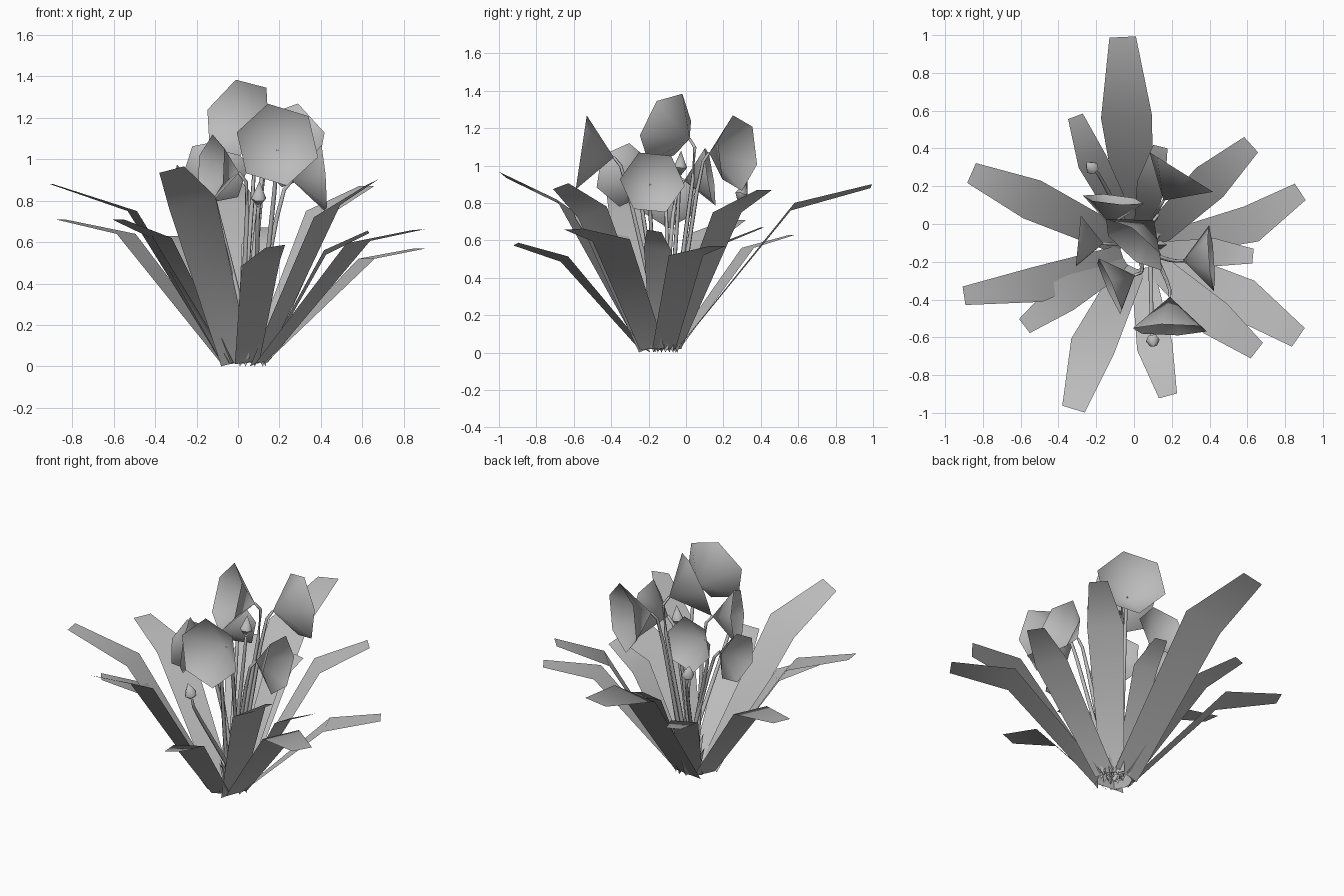
import bpy, bmesh, math
from mathutils import Vector

cube = bpy.data.objects.get("Cube")
if cube:
    bpy.data.objects.remove(cube, do_unlink=True)

grey = bpy.data.materials.new("plain_grey")
grey.use_nodes = True
tone = (0.5, 0.5, 0.5, 1)
grey.diffuse_color = tone
grey.node_tree.nodes["Principled BSDF"].inputs["Base Color"].default_value = tone

ROOT = Vector((0.03, -0.14, 0.02))
UP = Vector((0, 0, 1))


def finish(name, bm, angle=75):
    mesh = bpy.data.meshes.new(name)
    bm.to_mesh(mesh)
    bm.free()
    mesh.materials.append(grey)
    obj = bpy.data.objects.new(name, mesh)
    bpy.context.collection.objects.link(obj)
    bpy.ops.object.select_all(action='DESELECT')
    obj.select_set(True)
    bpy.context.view_layer.objects.active = obj
    bpy.ops.object.shade_smooth_by_angle(angle=math.radians(angle))


def ring(bm, centre, axis, radius, sides, spin=0.0):
    axis = axis.normalized()
    ref = UP if abs(axis.z) < 0.999 else Vector((0, 1, 0))
    u = axis.cross(ref).normalized()
    v = u.cross(axis)
    turns = [spin + math.tau * i / sides for i in range(sides)]
    return [bm.verts.new(centre + radius * (u * math.cos(t) + v * math.sin(t))) for t in turns]


def bridge(bm, a, b):
    for i in range(len(a)):
        j = (i + 1) % len(a)
        bm.faces.new((a[i], a[j], b[j], b[i]))


def fan(bm, loop, point):
    tip = bm.verts.new(point)
    for i in range(len(loop)):
        bm.faces.new((loop[i], loop[(i + 1) % len(loop)], tip))


# Strap leaves: a rising blade, a bend, then a flatter tip, rolled about the length
def leaf(name, bend, tip, width, roll):
    bend, tip = Vector(bend), Vector(tip)
    out = bend - ROOT
    out.z = 0
    foot = ROOT + out.normalized() * 0.095
    flat = tip - bend
    flat.z = 0
    bm = bmesh.new()
    rows = []
    for p, d, w in ((foot, out, 0.64), (bend, out.normalized() + flat.normalized(), 1), (tip, flat, 0.52)):
        side = (Vector((-d.y, d.x, 0)).normalized() + UP * roll) * width * w / 2
        rows.append((bm.verts.new(p + side), bm.verts.new(p - side)))
    for a, b in zip(rows, rows[1:]):
        bm.faces.new((a[0], a[1], b[1], b[0]))
    finish(name, bm, 50)


leaves = [
    ((-0.04, 0.57, 0.78), (-0.06, 0.99, 0.89), 0.27, -0.15),
    ((-0.22, 0.33, 0.56), (-0.31, 0.57, 0.63), 0.16, 0),
    ((-0.54, 0.13, 0.64), (-0.86, 0.27, 0.71), 0.22, 0),
    ((-0.51, -0.32, 0.75), (-0.9, -0.38, 0.88), 0.19, 0),
    ((0.4, 0.22, 0.75), (0.62, 0.42, 0.87), 0.21, 0),
    ((-0.37, -0.38, 0.62), (-0.58, -0.54, 0.71), 0.18, 0),
    ((-0.22, -0.65, 0.79), (-0.32, -0.98, 0.95), 0.24, 0.25),
    ((0.11, -0.65, 0.5), (0.18, -0.91, 0.58), 0.19, 0.15),
    ((0.43, -0.5, 0.75), (0.65, -0.67, 0.89), 0.2, 0.3),
    ((0.58, -0.4, 0.6), (0.87, -0.6, 0.66), 0.23, 0.05),
    ((0.62, 0.0, 0.52), (0.88, 0.17, 0.57), 0.2, 0),
    ((0.42, -0.15, 0.55), (0.63, -0.17, 0.65), 0.15, -0.15),
    ((0.09, 0.21, 0.59), (0.14, 0.41, 0.67), 0.15, 0),
]
for i, spec in enumerate(leaves):
    leaf(f"leaf_{i + 1}", *spec)


# Thin stems that rise steeply and curve outward near the top
def stem(name, end, lean, index):
    angle = index * 2.4
    start = ROOT + Vector((math.cos(angle), math.sin(angle), 0)) * 0.04 + Vector((0.02, 0.03, 0))
    knee = end - Vector((lean.x, lean.y, 0)) * 0.05 - UP * 0.06
    path = [start, start.lerp(knee, 0.45), start.lerp(knee, 0.85), knee.lerp(end, 0.25), end]
    bm = bmesh.new()
    loops = []
    for k, p in enumerate(path):
        d = path[min(k + 1, 4)] - path[max(k - 1, 0)]
        loops.append(ring(bm, p, d, 0.014 - 0.0015 * k, 5))
    for a, b in zip(loops, loops[1:]):
        bridge(bm, a, b)
    fan(bm, loops[-1], end + lean * 0.012)
    finish(name, bm)


# Open six-sided funnel flowers: rim centre, facing, radius, spin
flowers = [
    ((0.19, -0.56, 1.07), (0, -1, 0.15), 0.205, 0.3),
    ((0.0, -0.11, 1.2), (-0.6, -0.74, 0.33), 0.205, 0.2),
    ((0.41, -0.18, 0.91), (1, 0.08, 0.08), 0.175, 0.1),
    ((-0.295, -0.09, 0.82), (-1, 0.1, 0), 0.155, 0.5),
    ((-0.13, -0.33, 0.95), (-0.92, -0.4, 0.1), 0.172, 0.4),
    ((-0.11, 0.13, 0.94), (0.1, 1, 0.15), 0.165, 0.2),
    ((0.25, 0.275, 1.067), (0.53, 0.85, 0), 0.207, 0.3),
]
for i, (rim, facing, radius, spin) in enumerate(flowers):
    rim, facing = Vector(rim), Vector(facing).normalized()
    apex = rim - facing * radius * 0.86
    bm = bmesh.new()
    fan(bm, ring(bm, rim, facing, radius, 6, spin), apex)
    finish(f"flower_{i + 1}", bm)
    stem(f"flower_stem_{i + 1}", apex, facing, i)

# Closed buds on their own stems
buds = [
    ((-0.225, 0.3, 0.85), (-0.4, 0.4, 1)),
    ((0.1, -0.62, 0.82), (0.05, -0.4, 1)),
    ((0.08, -0.03, 1.0), (0.05, 0.05, 1)),
]
for i, (centre, axis) in enumerate(buds):
    centre, axis = Vector(centre), Vector(axis).normalized()
    low = centre - axis * 0.06
    bm = bmesh.new()
    belly = ring(bm, centre - axis * 0.01, axis, 0.037, 6)
    fan(bm, belly, centre + axis * 0.08)
    fan(bm, belly, low)
    finish(f"bud_{i + 1}", bm)
    stem(f"bud_stem_{i + 1}", low, axis, i + 7)

# Pointed shoots around the foot of the plant, with short roots reaching the ground
for i in range(9):
    a = i * math.tau / 9
    out = Vector((math.cos(a), math.sin(a), 0))
    foot = ROOT + out * 0.055 + Vector((0.04, 0.03, 0.03))
    height = (0.17, 0.06, 0.11)[i % 3]
    bm = bmesh.new()
    base = ring(bm, foot, UP, 0.028, 3, a)
    fan(bm, base, foot + out * 0.05 + UP * height)
    fan(bm, base, Vector((foot.x, foot.y, 0)) + out * 0.01)
    finish(f"shoot_{i + 1}", bm, 30)
